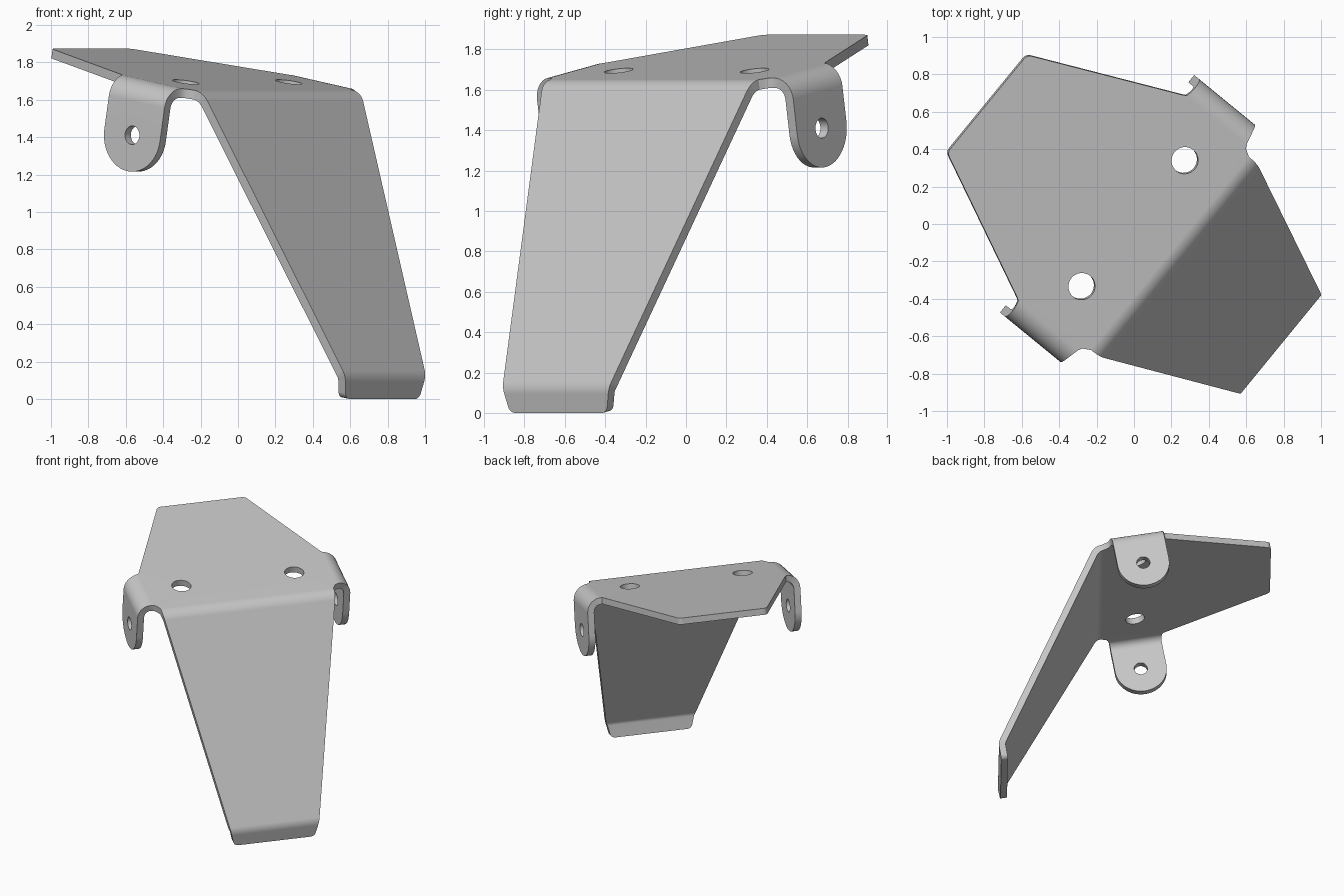
import bpy, bmesh
from math import sin, cos, pi, radians
from mathutils import Vector, Matrix

if "Cube" in bpy.data.objects:
    bpy.data.objects.remove(bpy.data.objects["Cube"])

THICK = 0.05
BEND = 0.11          # outer bend radius
TAB_MID, TAB_R = -0.01, 0.195
TAB_EDGE = 0.71      # where the tab bend starts
TAB_DROP = -0.29     # centre of the tab's round end

bm = bmesh.new()


def fillet(a, b, c, r, n):
    """Points of an arc of radius r that rounds corner b."""
    d1, d2 = (a - b).normalized(), (c - b).normalized()
    half = d1.angle(d2) / 2
    to_centre = (d1 + d2).normalized() * (r / sin(half))
    reach = r / sin(half) * cos(half)
    v1 = (d1 * reach - to_centre).normalized()
    v2 = (d2 * reach - to_centre).normalized()
    return [b + to_centre + v1.slerp(v2, i / n) * r for i in range(n + 1)]


def circle(centre, r, ax, ay, n=32):
    return [centre + ax * (r * cos(2 * pi * i / n)) + ay * (r * sin(2 * pi * i / n))
            for i in range(n)]


def fill(normal, *loops):
    """Flat sheet from an outline followed by hole loops."""
    edges = []
    for loop in loops:
        vs = [bm.verts.new(p) for p in loop]
        edges += [bm.edges.new((vs[i - 1], vs[i])) for i in range(len(vs))]
    bmesh.ops.triangle_fill(bm, edges=edges, use_beauty=True, normal=normal)


def strip(rows):
    """Sheet of quads through two-point rows."""
    vs = [[bm.verts.new(p) for p in row] for row in rows]
    for a, b in zip(vs, vs[1:]):
        bm.faces.new((a[0], a[1], b[1], b[0]))


def flip(p):
    return Vector((p.x, -p.y, p.z))


X, Y, Z = Vector((1, 0, 0)), Vector((0, 1, 0)), Vector((0, 0, 1))

# Leg and foot: side path of the sheet, tapering downwards
knee, ankle = Vector((0.309, 0, 0)), Vector((1.277, 0, -1.368))
toe = Vector((1.277, 0, -1.495))
path = fillet(-X, knee, ankle, BEND, 8) + fillet(knee, ankle, toe, 0.1, 6)


def widen(p):
    return p + Y * (0.667 + 0.239 * p.z)


strip([(widen(p), flip(widen(p))) for p in path])

foot_side = [widen(path[-1])] + fillet(widen(path[-1]), widen(toe), toe, 0.04, 6)
fill(X, foot_side + [flip(p) for p in reversed(foot_side)])


# Side tabs: quarter bend, flat ear with round end and a hole
def tab_row(a):
    half = TAB_R + 0.015 * (1 - sin(a)) ** 2
    y, z = TAB_EDGE + BEND * sin(a), BEND * (cos(a) - 1)
    return Vector((TAB_MID + half, y, z)), Vector((TAB_MID - half, y, z))


tab_bend = [tab_row(pi / 2 * i / 8) for i in range(9)]
ear_centre = Vector((TAB_MID, TAB_EDGE + BEND, TAB_DROP))
ear = [tab_bend[-1][1], tab_bend[-1][0]]
ear += [ear_centre + X * (TAB_R * cos(t)) - Z * (TAB_R * sin(t))
        for t in (pi * i / 24 for i in range(25))]
ear_hole = circle(ear_centre, 0.05, X, Z)
for side in (lambda p: p, flip):
    strip([[side(p) for p in row] for row in tab_bend])
    fill(Y, [side(p) for p in ear], [side(p) for p in ear_hole])

# Top plate: tapered outline with small reliefs beside the tabs, two holes
rear = Vector((-1.03, 0.337, 0))
shoulder = Vector((-0.24, 0.698, 0))
plate_side = [widen(path[0]), Vector((0.235, 0.677, 0)), Vector((0.212, 0.69, 0)),
              *tab_bend[0], shoulder]
plate_side += fillet(shoulder, rear, flip(rear), 0.04, 6)
plate_holes = [circle(Vector((-0.005, y, 0)), 0.072, X, Y) for y in (0.435, -0.435)]
fill(Z, plate_side + [flip(p) for p in reversed(plate_side)], *plate_holes)

# Weld the sheet and point its faces outwards
bmesh.ops.remove_doubles(bm, verts=bm.verts, dist=0.0005)
bmesh.ops.recalc_face_normals(bm, faces=bm.faces)
rearmost = min(bm.faces, key=lambda f: f.calc_center_median().x)
if rearmost.normal.z < 0:
    bmesh.ops.reverse_faces(bm, faces=bm.faces)

# Tilt the plate, turn the bracket and raise it onto the floor
bm.transform(Matrix.Translation((0, 0, 1.694))
             @ Matrix.Rotation(radians(-39.3), 4, 'Z')
             @ Matrix.Rotation(radians(10), 4, 'Y'))

mesh = bpy.data.meshes.new("bent_bracket")
bm.to_mesh(mesh)
bm.free()
bracket = bpy.data.objects.new("bent_bracket", mesh)
bpy.context.collection.objects.link(bracket)

# Plain grey metal
grey = bpy.data.materials.new("plain_grey")
grey.use_nodes = True
colour = (0.57, 0.57, 0.57, 1)
grey.diffuse_color = colour
grey.node_tree.nodes["Principled BSDF"].inputs["Base Color"].default_value = colour
mesh.materials.append(grey)

# Sheet thickness and shading
bpy.ops.object.select_all(action='DESELECT')
bracket.select_set(True)
bpy.context.view_layer.objects.active = bracket
solid = bracket.modifiers.new("sheet_thickness", 'SOLIDIFY')
solid.thickness = THICK
solid.offset = -1
solid.use_even_offset = True
bpy.ops.object.modifier_apply(modifier=solid.name)
bpy.ops.object.shade_smooth_by_angle(angle=radians(30))
weighted = bracket.modifiers.new("even_shading", 'WEIGHTED_NORMAL')
weighted.keep_sharp = True
